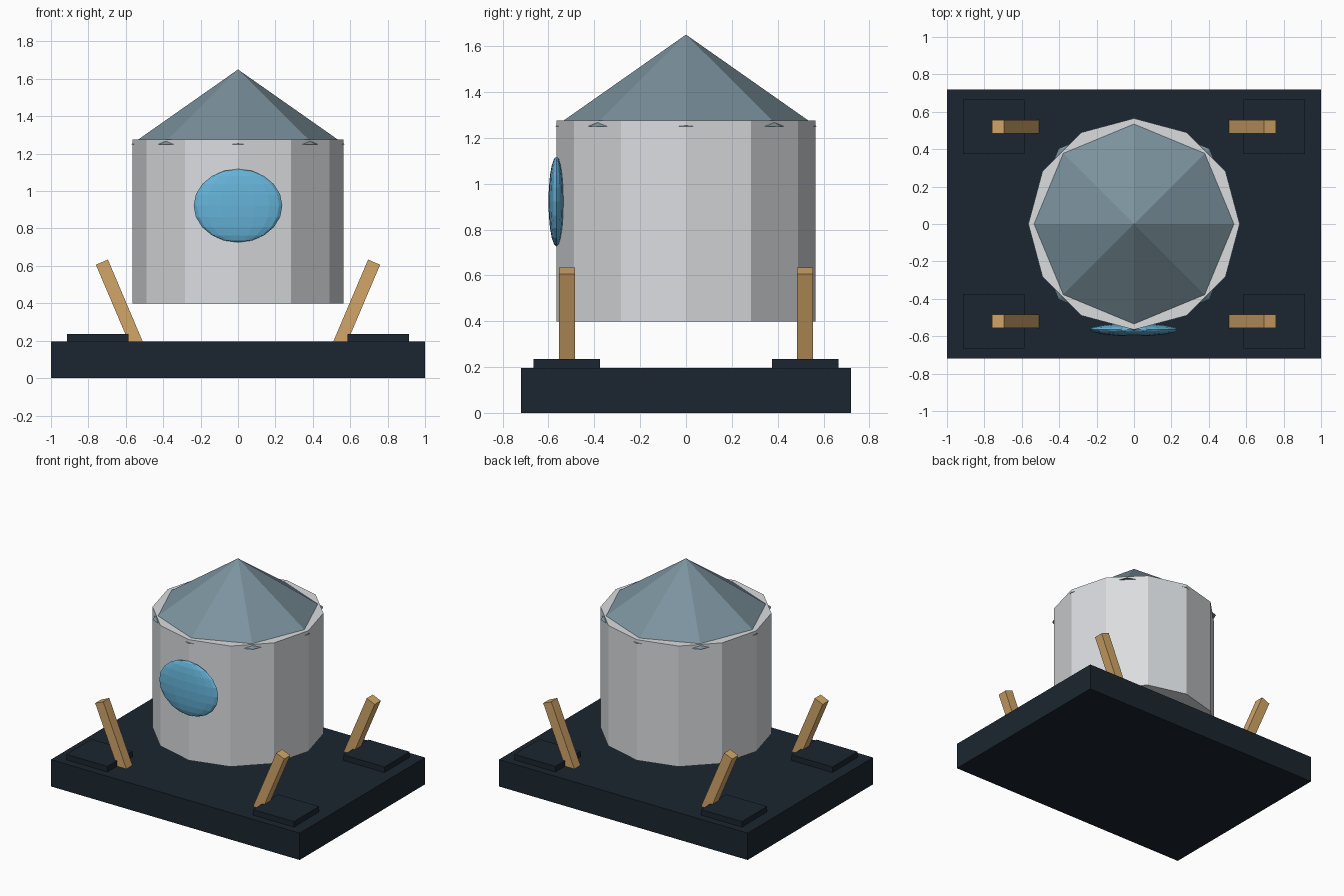
import bpy
from math import radians

if "Cube" in bpy.data.objects:
    bpy.data.objects.remove(bpy.data.objects["Cube"])


def material(name, rgb):
    m = bpy.data.materials.new(name)
    m.diffuse_color = (*rgb, 1)
    m.use_nodes = True
    m.node_tree.nodes["Principled BSDF"].inputs["Base Color"].default_value = m.diffuse_color
    return m


dark = material("dark_navy", (0.011, 0.019, 0.029))
wood = material("wood", (0.64, 0.38, 0.14))
slate = material("slate", (0.20, 0.29, 0.34))
pale = material("pale_grey", (0.70, 0.72, 0.74))
blue = material("window_blue", (0.13, 0.45, 0.69))


def finish(name, mat):
    ob = bpy.context.object
    ob.name = name
    ob.data.materials.append(mat)
    return ob


def box(name, centre, size, mat, tilt=0.0):
    bpy.ops.mesh.primitive_cube_add(size=1, location=centre, rotation=(0, tilt, 0))
    bpy.context.object.scale = size
    return finish(name, mat)


# Base slab
box("base", (0, 0, 0.0975), (2, 1.44, 0.195), dark)

# Foot pads and outward-leaning struts at the four corners
for sx, side in ((-1, "left"), (1, "right")):
    for sy, end in ((-1, "front"), (1, "back")):
        box(f"pad_{end}_{side}", (sx * 0.75, sy * 0.52, 0.205),
            (0.33, 0.29, 0.06), dark)
        box(f"strut_{end}_{side}", (sx * 0.63, sy * 0.52, 0.39),
            (0.07, 0.07, 0.50), wood, sx * radians(23))

# Twelve-sided body
bpy.ops.mesh.primitive_cylinder_add(vertices=12, radius=0.565, depth=0.877,
                                    location=(0, 0, 0.8365))
finish("body", pale)

# Eight-sided pointed roof, its corners just poking through the body
bpy.ops.mesh.primitive_cone_add(vertices=8, radius1=0.57, radius2=0, depth=0.40,
                                location=(0, 0, 1.45))
finish("roof", slate)

# Flattened round window on the front
bpy.ops.mesh.primitive_uv_sphere_add(segments=16, ring_count=10, radius=1,
                                     location=(0, -0.565, 0.922))
bpy.context.object.scale = (0.237, 0.035, 0.196)
finish("window", blue)
